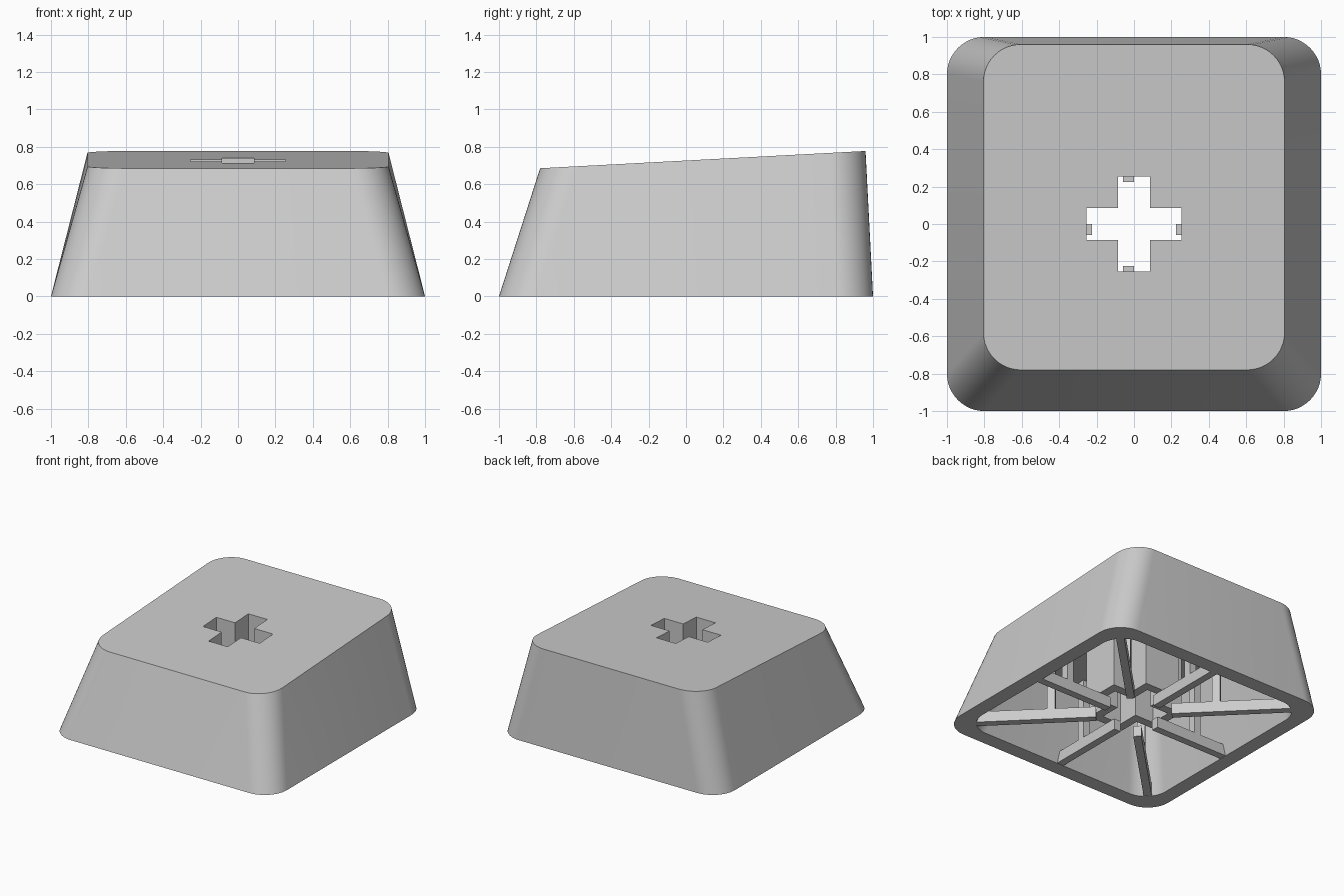
import bpy
import bmesh
import math
from mathutils import Matrix, Vector

cube = bpy.data.objects.get("Cube")
if cube:
    bpy.data.objects.remove(cube, do_unlink=True)

grey = bpy.data.materials.new("light_grey_plastic")
grey.use_nodes = True
grey.diffuse_color = (0.6, 0.6, 0.6, 1)
grey.node_tree.nodes["Principled BSDF"].inputs["Base Color"].default_value = (0.6, 0.6, 0.6, 1)


def finish(bm, name):
    bmesh.ops.recalc_face_normals(bm, faces=bm.faces)
    mesh = bpy.data.meshes.new(name)
    bm.to_mesh(mesh)
    bm.free()
    mesh.materials.append(grey)
    obj = bpy.data.objects.new(name, mesh)
    bpy.context.collection.objects.link(obj)
    return obj


def top_height(y):
    return 0.685 + 0.053 * (y + 0.78)


def rounded_rect(half_x, y0, y1, radius, height, steps=12):
    points = []
    corners = [(1, y1 - radius), (-1, y1 - radius), (-1, y0 + radius), (1, y0 + radius)]
    for i, (side, cy) in enumerate(corners):
        cx = side * (half_x - radius)
        for s in range(steps + 1):
            a = math.pi / 2 * (i + s / steps)
            x, y = cx + radius * math.cos(a), cy + radius * math.sin(a)
            points.append((x, y, height(y)))
    return points


def plus_shape(reach, half, height):
    points = []
    for i in range(4):
        turn = Matrix.Rotation(i * math.pi / 2, 3, 'Z')
        for p in [(half, half), (half, reach), (-half, reach)]:
            v = turn @ Vector((p[0], p[1], 0))
            points.append((v.x, v.y, height(v.y)))
    return points


def flat(z):
    return lambda y: z


def roof(y):
    return top_height(y) - 0.12


# Cap body: one closed skin through the outer wall, stem socket, stem and cavity
STEM_Z = 0.09
profiles = [
    rounded_rect(1, -1, 1, 0.2, flat(0)),
    rounded_rect(0.805, -0.78, 0.96, 0.2, top_height),
    plus_shape(0.255, 0.086, top_height),
    plus_shape(0.255, 0.086, flat(STEM_Z)),
    plus_shape(0.325, 0.156, flat(STEM_Z)),
    plus_shape(0.325, 0.156, roof),
    rounded_rect(0.71, -0.69, 0.85, 0.17, roof),
    rounded_rect(0.88, -0.88, 0.88, 0.19, flat(0)),
]
bm = bmesh.new()
loops, rims = [], []
for points in profiles:
    verts = [bm.verts.new(p) for p in points]
    loops.append(verts)
    rims.append([bm.edges.new((v, verts[i - 1])) for i, v in enumerate(verts)])
for k in range(len(loops)):
    m = (k + 1) % len(loops)
    a, b = loops[k], loops[m]
    if len(a) == len(b):
        for i in range(len(a)):
            bm.faces.new((a[i - 1], a[i], b[i], b[i - 1]))
    else:
        bmesh.ops.triangle_fill(bm, use_beauty=True, edges=rims[k] + rims[m], normal=(0, 0, 1))
body = finish(bm, "cap_body")
bpy.context.view_layer.objects.active = body
body.select_set(True)
bpy.ops.object.shade_smooth_by_angle(angle=math.radians(30))


def box(name, lo, hi, angle):
    bm = bmesh.new()
    bmesh.ops.create_cube(bm, size=1)
    lo, hi = Vector(lo), Vector(hi)
    size = hi - lo
    bmesh.ops.scale(bm, vec=size, verts=bm.verts)
    bmesh.ops.translate(bm, vec=(lo + hi) / 2, verts=bm.verts)
    bmesh.ops.rotate(bm, cent=(0, 0, 0), matrix=Matrix.Rotation(angle, 3, 'Z'), verts=bm.verts)
    return finish(bm, name)


# Eight bottom ribs, each carried by a slim post up to the roof
for i in range(8):
    angle = i * math.pi / 4
    diagonal = i % 2 == 1
    start, end = (0.28, 1.2) if diagonal else (0.225, 0.92)
    # Straight ribs sit just to the low side of the centre lines
    shift = 0 if diagonal else (-0.03 if i in (0, 6) else 0.03)
    low, high = shift - 0.03, shift + 0.03
    box(f"rib_{i + 1}", (start, low, 0.002), (end, high, STEM_Z), angle)
    box(f"rib_post_{i + 1}", (0.58, low, 0.05), (0.64, high, 0.62), angle)
